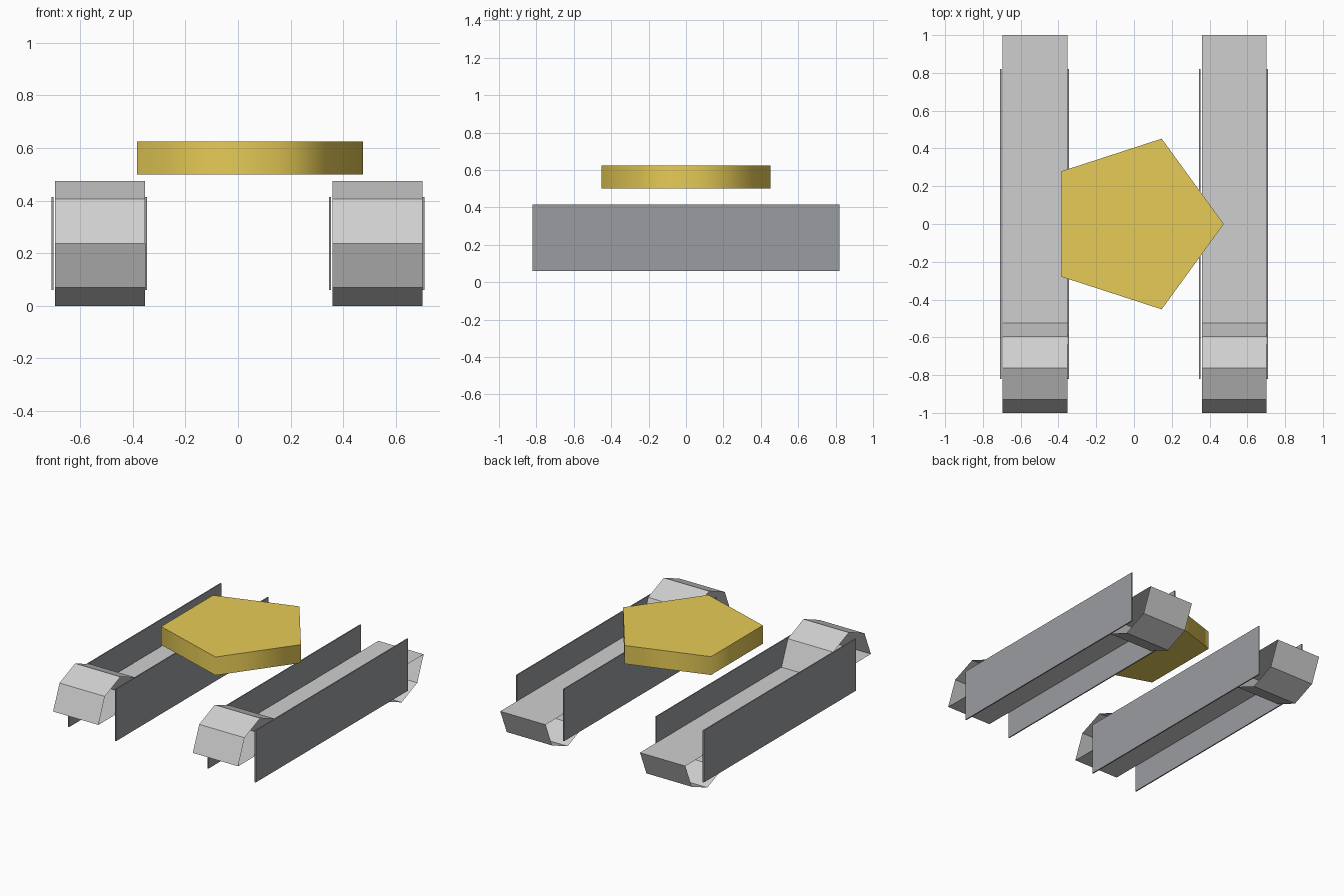
import bpy, bmesh, math

if "Cube" in bpy.data.objects:
    bpy.data.objects.remove(bpy.data.objects["Cube"])


def material(name, rgb):
    m = bpy.data.materials.new(name)
    m.diffuse_color = (*rgb, 1)
    m.use_nodes = True
    m.node_tree.nodes["Principled BSDF"].inputs["Base Color"].default_value = m.diffuse_color
    return m


GOLD = material("gold", (0.80, 0.60, 0.095))
BELT = material("light grey", (0.625, 0.625, 0.625))
PLATE = material("steel grey", (0.33, 0.335, 0.357))

R = 0.2375            # radius of the belt ends, also the mid height
END = 1 - R           # distance of the end centres from the middle


def finish(bm, name, mat):
    mesh = bpy.data.meshes.new(name)
    bm.to_mesh(mesh)
    bm.free()
    mesh.materials.append(mat)
    ob = bpy.data.objects.new(name, mesh)
    bpy.context.collection.objects.link(ob)
    return ob


def arc(y, start):
    """Half octagon in the yz plane."""
    return [(y + R * math.cos(start + i * math.pi / 4),
             R + R * math.sin(start + i * math.pi / 4)) for i in range(5)]


# Belt: open-sided ribbon, arched upward at the front and downward at the back
def belt(name, x0, x1):
    profile = arc(-END, 0) + arc(END, math.pi)
    bm = bmesh.new()
    a = [bm.verts.new((x0, y, z)) for y, z in profile]
    b = [bm.verts.new((x1, y, z)) for y, z in profile]
    n = len(profile)
    for i in range(n):
        j = (i + 1) % n
        top_run = bm.faces.new((a[i], b[i], b[j], a[j]))
    # outward normals: the top run must face up
    bm.normal_update()
    if top_run.normal.z < 0:
        bmesh.ops.reverse_faces(bm, faces=bm.faces[:])
    return finish(bm, name, BELT)


# Thin side plate
def plate(name, x):
    bm = bmesh.new()
    bmesh.ops.create_cube(bm, size=1)
    for v in bm.verts:
        v.co = (x + v.co.x * 0.008, v.co.y * 1.642, R + v.co.z * 0.354)
    return finish(bm, name, PLATE)


for side, cx in (("left", -0.527), ("right", 0.527)):
    belt(side + "_belt", cx - 0.168, cx + 0.174)
    plate(side + "_belt_plate_a", cx - 0.178)
    plate(side + "_belt_plate_b", cx + 0.178)

# Five-sided slab floating over the middle, one corner towards +x
bpy.ops.mesh.primitive_cylinder_add(vertices=5, radius=0.475, depth=0.125,
                                    location=(0, 0, 0.5625))
slab = bpy.context.object
slab.name = "turret_slab"
for v in slab.data.vertices:
    v.co.x, v.co.y = v.co.y, -v.co.x
slab.data.materials.append(GOLD)
bpy.ops.object.shade_smooth_by_angle(angle=math.radians(80))
